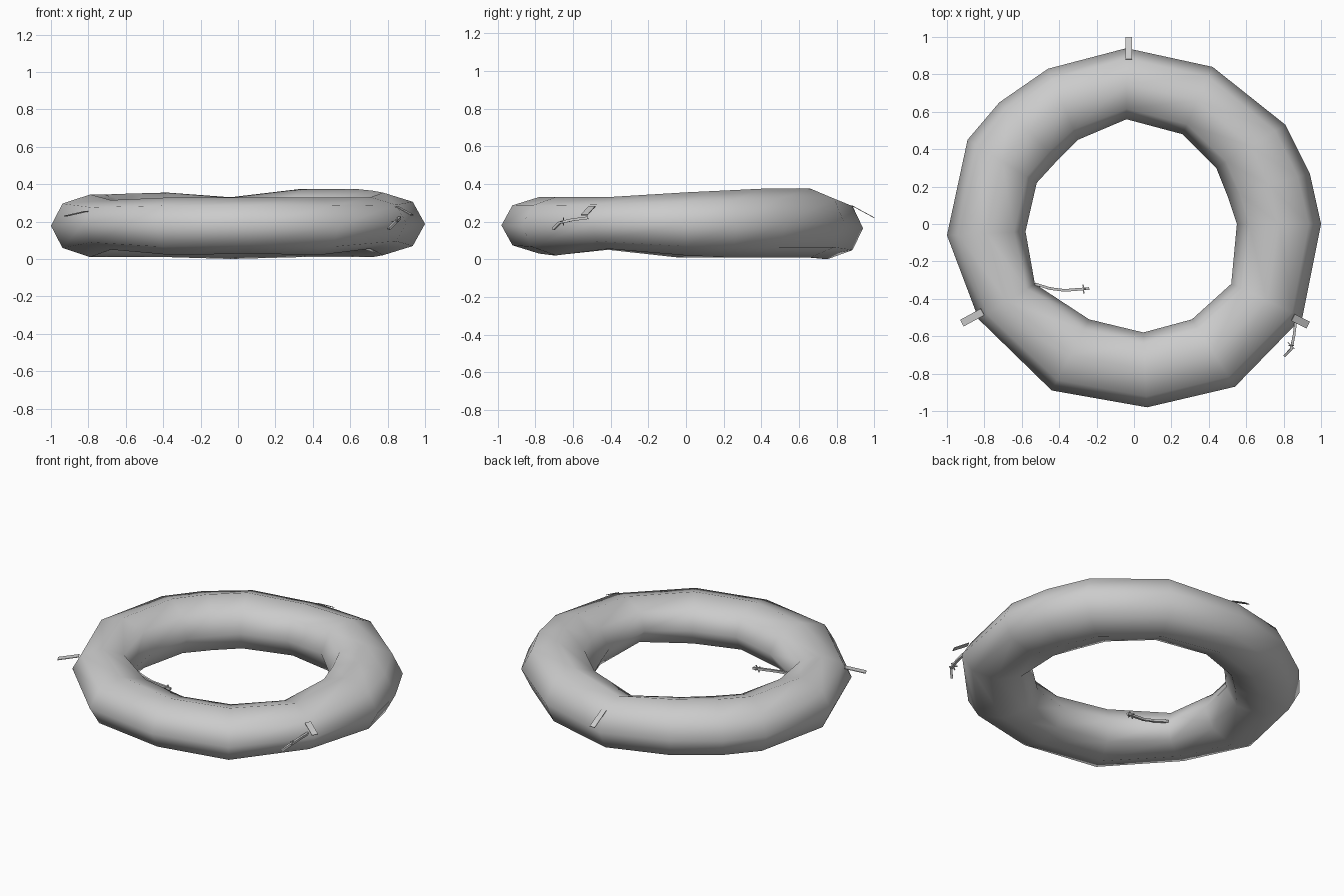
import bpy, bmesh
from math import cos, sin, pi, radians
from mathutils import Vector

if "Cube" in bpy.data.objects:
    bpy.data.objects.remove(bpy.data.objects["Cube"])

grey = bpy.data.materials.new("plain grey")
grey.use_nodes = True
grey.diffuse_color = (0.6, 0.6, 0.6, 1)
grey.node_tree.nodes["Principled BSDF"].inputs["Base Color"].default_value = (0.6, 0.6, 0.6, 1)


def add_object(name, bm, smooth=False):
    bmesh.ops.recalc_face_normals(bm, faces=bm.faces)
    mesh = bpy.data.meshes.new(name)
    bm.to_mesh(mesh)
    bm.free()
    mesh.materials.append(grey)
    for p in mesh.polygons:
        p.use_smooth = smooth
    ob = bpy.data.objects.new(name, mesh)
    bpy.context.collection.objects.link(ob)
    return ob


def loft(bm, rings, closed):
    """Skin a list of vertex rings; join the ends or cap them."""
    n = len(rings[0])
    count = len(rings) if closed else len(rings) - 1
    for i in range(count):
        a, b = rings[i], rings[(i + 1) % len(rings)]
        for j in range(n):
            k = (j + 1) % n
            bm.faces.new((a[j], a[k], b[k], b[j]))
    if not closed:
        bm.faces.new(rings[0])
        bm.faces.new(rings[-1])


# Uneven ring: outer x, y, inner x, y, bottom z, top z of each section
SECTIONS = [
    (1.0, 0.0, 0.55, 0.0, 0.02, 0.355), (0.94, 0.27, 0.50, 0.15, 0.01, 0.365),
    (0.81, 0.53, 0.44, 0.30, 0.01, 0.375), (0.42, 0.84, 0.26, 0.48, 0.01, 0.375),
    (-0.04, 0.94, -0.04, 0.56, 0.0, 0.33), (-0.46, 0.83, -0.30, 0.45, 0.01, 0.355),
    (-0.72, 0.65, -0.41, 0.34, 0.01, 0.35), (-0.89, 0.45, -0.52, 0.22, 0.01, 0.345),
    (-1.0, -0.06, -0.58, -0.04, 0.01, 0.345), (-0.83, -0.51, -0.53, -0.32, 0.05, 0.315),
    (-0.44, -0.89, -0.24, -0.51, 0.02, 0.33), (0.07, -0.98, 0.05, -0.58, 0.03, 0.33),
    (0.54, -0.87, 0.31, -0.51, 0.02, 0.33), (0.90, -0.50, 0.52, -0.32, 0.055, 0.33),
]
SIDES = 8
bm = bmesh.new()
rings = []
for ox, oy, ix, iy, low, high in SECTIONS:
    mid = Vector(((ox + ix) / 2, (oy + iy) / 2, (low + high) / 2))
    out = Vector(((ox - ix) / 2, (oy - iy) / 2, 0))
    up = Vector((0, 0, (high - low) / 2))
    rings.append([bm.verts.new(mid + out * cos(2 * pi * j / SIDES) + up * sin(2 * pi * j / SIDES))
                  for j in range(SIDES)])
loft(bm, rings, True)
add_object("ring_body", bm, True)


def bar(name, path, width, thick):
    """Flat strip that follows a path."""
    pts = [Vector(p) for p in path]
    bm = bmesh.new()
    rings = []
    for i, p in enumerate(pts):
        along = (pts[min(i + 1, len(pts) - 1)] - pts[max(i - 1, 0)]).normalized()
        side = along.cross(Vector((0, 0, 1))).normalized()
        rise = side.cross(along)
        rings.append([bm.verts.new(p + side * a * width / 2 + rise * b * thick / 2)
                      for a, b in ((-1, -1), (1, -1), (1, 1), (-1, 1))])
    loft(bm, rings, False)
    return add_object(name, bm)


# Three small tabs on the outer rim
bar("back_tab", [(-0.028, 0.88, 0.285), (-0.028, 1.0, 0.22)], 0.035, 0.004)
bar("right_tab", [(-0.81, -0.47, 0.255), (-0.92, -0.53, 0.23)], 0.04, 0.004)
bar("left_tab", [(0.85, -0.50, 0.28), (0.93, -0.54, 0.235)], 0.04, 0.004)


# Two thin twigs, each with a small cross piece near the tip
def twig(name, path, cross):
    bar(name + "_stem", path, 0.014, 0.014)
    c, d = Vector(cross), (Vector(path[-1]) - Vector(path[-2])).normalized()
    flat = d.cross(Vector((0, 0, 1))).normalized() * 0.025
    bar(name + "_cross", [c - flat, c + flat], 0.006, 0.006)
    bar(name + "_spike", [c - Vector((0.012, 0, 0.02)), c + Vector((0.012, 0, 0.02))], 0.006, 0.006)


twig("outer_twig", [(0.865, -0.52, 0.22), (0.855, -0.60, 0.21), (0.84, -0.67, 0.195),
                    (0.805, -0.705, 0.16)], (0.84, -0.65, 0.2))
twig("inner_twig", [(-0.53, -0.32, 0.19), (-0.45, -0.345, 0.175), (-0.37, -0.355, 0.16),
                    (-0.24, -0.345, 0.145)], (-0.27, -0.348, 0.148))
